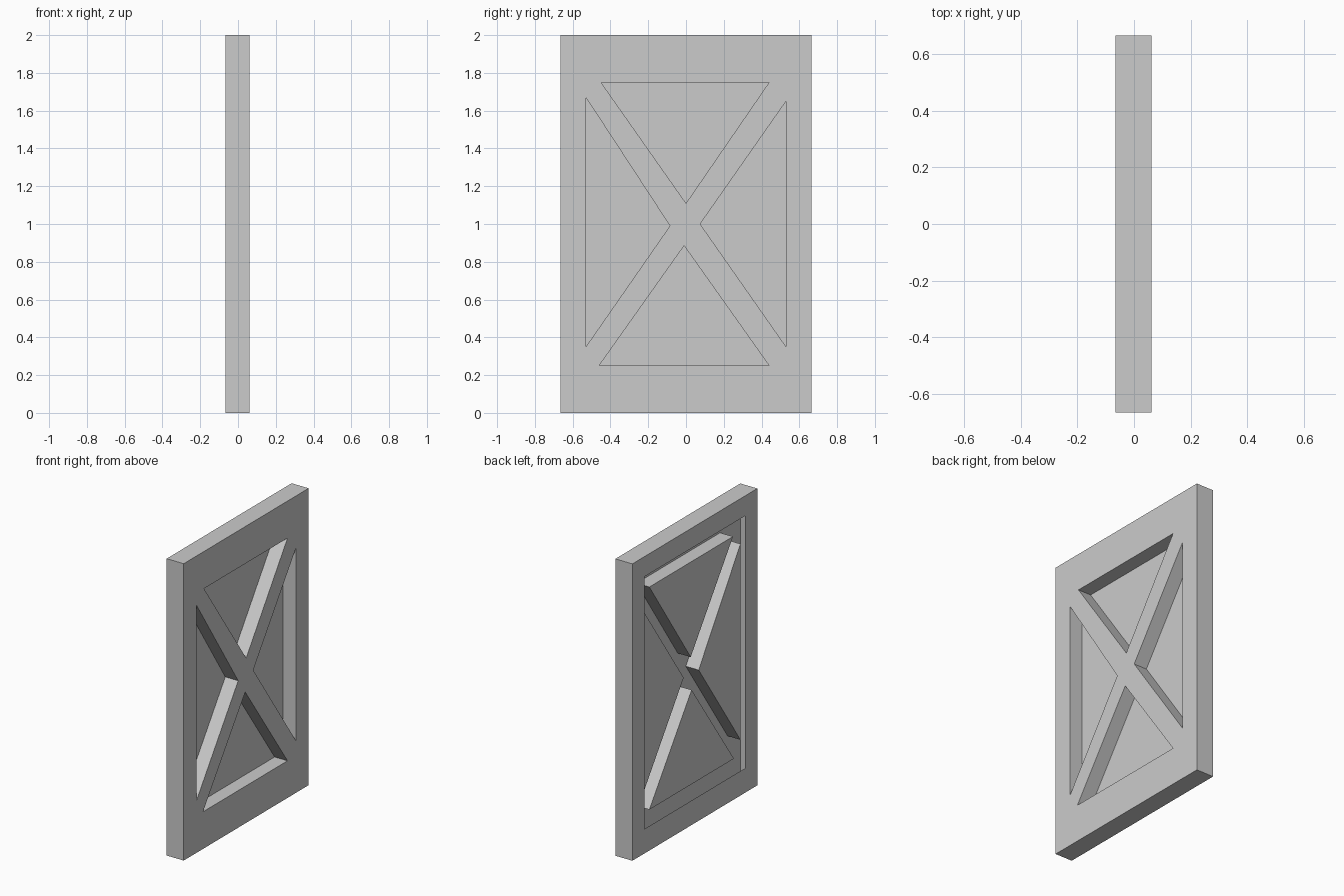
import bpy, bmesh
from mathutils import Vector

if "Cube" in bpy.data.objects:
    bpy.data.objects.remove(bpy.data.objects["Cube"])

FRONT, FLOOR, BACK = 0.061, -0.035, -0.066
HALF_Y, HEIGHT = 0.665, 2.0

# Triangular recesses that leave the cross brace standing (y, z)
RECESSES = [
    [(-.45, 1.75), (.44, 1.75), (0, 1.11)],
    [(-.46, .25), (.44, .25), (-.01, .885)],
    [(-.53, 1.67), (-.53, .35), (-.085, .99)],
    [(.53, 1.65), (.53, .35), (.075, 1.0)],
]
OUTLINE = [(-HALF_Y, 0), (HALF_Y, 0), (HALF_Y, HEIGHT), (-HALF_Y, HEIGHT)]
WINDOW = [(-.535, .165), (.535, .165), (.535, 1.865), (-.535, 1.865)]

bm = bmesh.new()


def loop(points, x):
    """Closed ring of vertices and edges at depth x."""
    vs = [bm.verts.new((x, y, z)) for y, z in points]
    es = [bm.edges.new((v, vs[(i + 1) % len(vs)])) for i, v in enumerate(vs)]
    return vs, es


def bridge(a, b):
    """Wall between two matching rings."""
    n = len(a)
    for i in range(n):
        j = (i + 1) % n
        bm.faces.new((a[i], a[j], b[j], b[i]))


# Front plate with triangular holes
front, front_edges = loop(OUTLINE, FRONT)
rims = [loop(t, FRONT) for t in RECESSES]
edges = front_edges + [e for r in rims for e in r[1]]
bmesh.ops.triangle_fill(bm, edges=edges, use_beauty=True, normal=Vector((1, 0, 0)))

# Recess walls and floors
for (rim, _), tri in zip(rims, RECESSES):
    floor, _ = loop(tri, FLOOR)
    bridge(rim, floor)
    bm.faces.new(floor)

# Outer sides, and back border around the open window of the hollow shell
back, _ = loop(OUTLINE, BACK)
bridge(front, back)
window, _ = loop(WINDOW, BACK)
bridge(back, window)

bmesh.ops.recalc_face_normals(bm, faces=bm.faces[:])
bmesh.ops.dissolve_limit(bm, angle_limit=0.001, verts=bm.verts[:], edges=[])

mesh = bpy.data.meshes.new("door_panel")
bm.to_mesh(mesh)
bm.free()
bpy.context.collection.objects.link(bpy.data.objects.new("door_panel", mesh))
